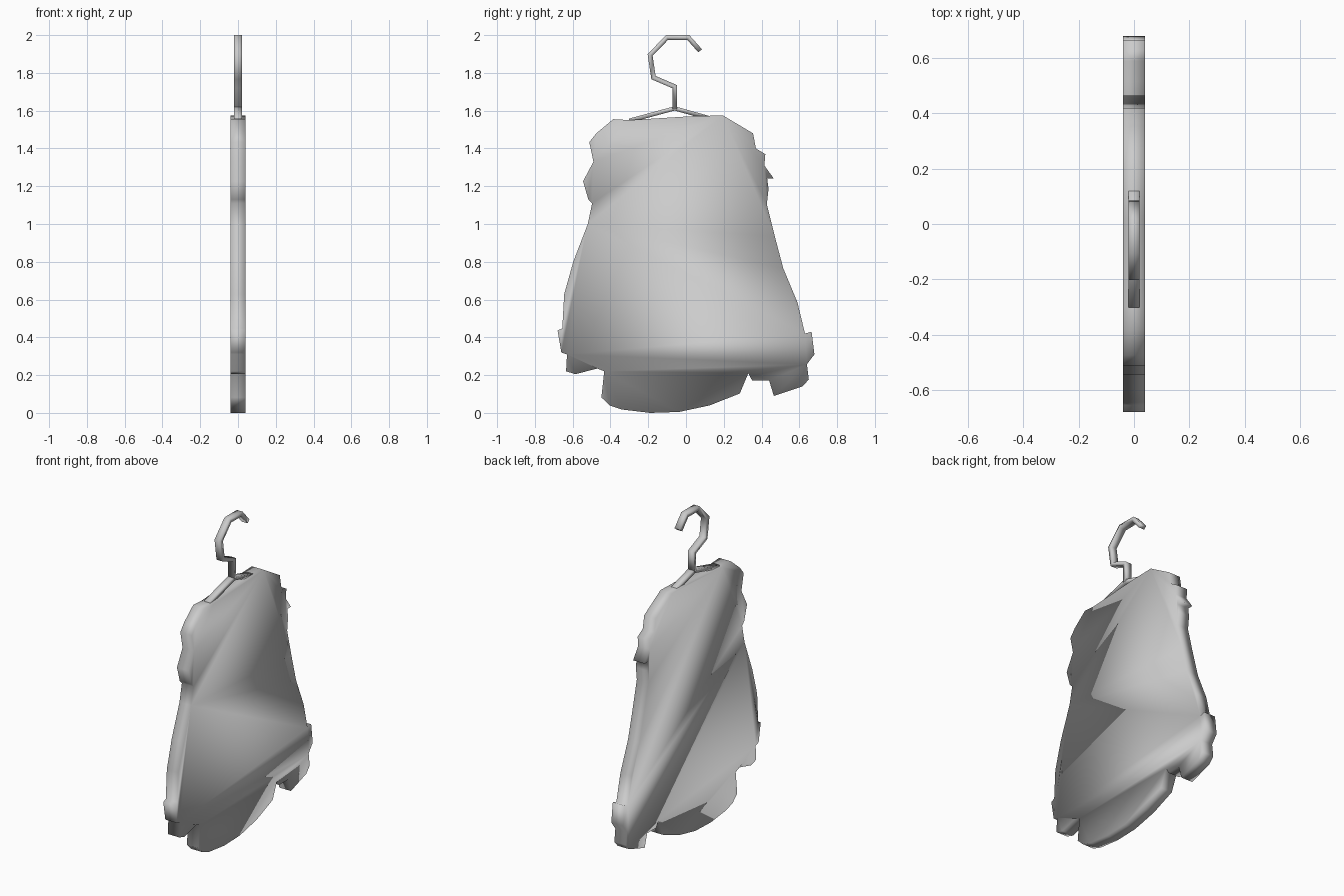
import bpy, bmesh
from mathutils import Vector

if "Cube" in bpy.data.objects:
    bpy.data.objects.remove(bpy.data.objects["Cube"])


def slab(name, outline, half):
    """Closed (y, z) outline extruded through x from -half to half, smooth shaded."""
    bm = bmesh.new()
    a = [bm.verts.new((-half, y, z)) for y, z in outline]
    b = [bm.verts.new((half, y, z)) for y, z in outline]
    n = len(outline)
    bm.faces.new(a)
    bm.faces.new(b[::-1])
    for i in range(n):
        j = (i + 1) % n
        bm.faces.new((a[j], a[i], b[i], b[j]))
    bmesh.ops.recalc_face_normals(bm, faces=bm.faces)
    for f in bm.faces:
        f.smooth = True
    me = bpy.data.meshes.new(name)
    bm.to_mesh(me)
    bm.free()
    ob = bpy.data.objects.new(name, me)
    bpy.context.collection.objects.link(ob)
    return ob


def ribbon(path, width):
    """Mitred strip outline around an open (y, z) path."""
    pts = [Vector(p) for p in path]
    left, right = [], []
    for i, p in enumerate(pts):
        dirs = []
        if i > 0:
            dirs.append((p - pts[i - 1]).normalized())
        if i < len(pts) - 1:
            dirs.append((pts[i + 1] - p).normalized())
        normals = [Vector((-d.y, d.x)) for d in dirs]
        m = sum(normals, Vector((0, 0))).normalized()
        off = m * (width / 2 / m.dot(normals[0]))
        left.append(p + off)
        right.append(p - off)
    return [tuple(v) for v in left + right[::-1]]


# Draped garment silhouette, clockwise from the neck
garment = [
    (-.30, 1.55), (.02, 1.57), (.195, 1.575), (.355, 1.48), (.37, 1.40),
    (.42, 1.37), (.415, 1.31), (.465, 1.24), (.43, 1.24), (.437, 1.185),
    (.428, 1.105), (.47, .935), (.515, .765), (.59, .585), (.63, .42),
    (.665, .43), (.68, .31), (.64, .257), (.65, .177), (.617, .14),
    (.465, .09), (.44, .172), (.35, .172), (.33, .21), (.285, .103),
    (.127, .04), (-.037, .005), (-.19, 0), (-.34, .018), (-.405, .04),
    (-.448, .082), (-.433, .22), (-.47, .235), (-.585, .205), (-.635, .22),
    (-.63, .31), (-.66, .32), (-.68, .437), (-.655, .447), (-.645, .628),
    (-.597, .80), (-.52, 1.0), (-.497, 1.11), (-.517, 1.13), (-.545, 1.226),
    (-.49, 1.33), (-.512, 1.433), (-.475, 1.48), (-.385, 1.555),
]
slab("garment", garment, .04)

# Hanger hook and stem
hook = [(.075, 1.917), (.012, 1.9875), (-.10, 1.9875), (-.19, 1.895),
        (-.172, 1.775), (-.06, 1.727), (-.06, 1.61)]
slab("hanger_hook", ribbon(hook, .025), .02)

# Sloping hanger arms that run down into the garment
arms = [(-.30, 1.547), (-.06, 1.612), (.16, 1.55)]
slab("hanger_arms", ribbon(arms, .022), .02)
